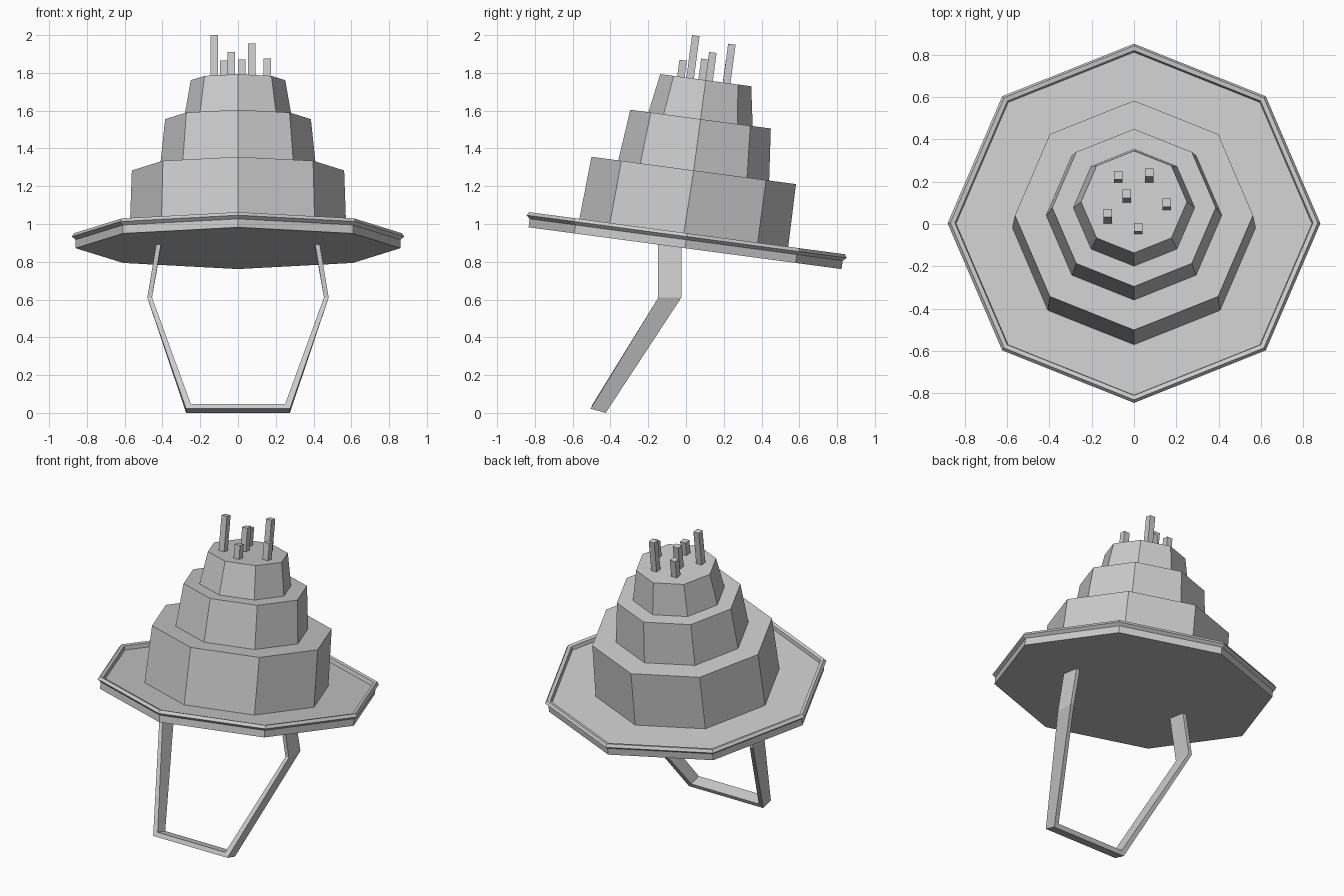
import bpy
import math
from mathutils import Matrix, Vector

cube = bpy.data.objects.get("Cube")
if cube:
    bpy.data.objects.remove(cube, do_unlink=True)

grey = bpy.data.materials.new("light grey")
grey.use_nodes = True
COLOUR = (0.6, 0.6, 0.6, 1)
grey.diffuse_color = COLOUR
grey.node_tree.nodes["Principled BSDF"].inputs["Base Color"].default_value = COLOUR

# The whole hat leans backwards
TILT = Matrix.Translation((0, -0.005, 0.872)) @ Matrix.Rotation(math.radians(-7.6), 4, "X")
SIDES = 8
DEPTH = 0.972  # depth relative to width


def add_mesh(name, verts, faces, matrix=Matrix()):
    mesh = bpy.data.meshes.new(name)
    mesh.from_pydata([matrix @ Vector(v) for v in verts], [], faces)
    mesh.materials.append(grey)
    obj = bpy.data.objects.new(name, mesh)
    bpy.context.collection.objects.link(obj)
    return obj


def loft(rings):
    """Quads between consecutive rings plus both caps."""
    n = len(rings[0])
    verts = [v for ring in rings for v in ring]
    faces = [(r * n + i, r * n + (i + 1) % n, (r + 1) * n + (i + 1) % n, (r + 1) * n + i)
             for r in range(len(rings) - 1) for i in range(n)]
    faces.append(tuple(reversed(range(n))))
    faces.append(tuple(range(len(verts) - n, len(verts))))
    return verts, faces


def octagon(radius, z, y=0.0):
    step = math.tau / SIDES
    return [(radius * math.cos(i * step), y + DEPTH * radius * math.sin(i * step), z)
            for i in range(SIDES)]


# Brim: a plate with a raised, flared lip
brim_profile = [(0.86, 0), (0.86, 0.045), (0.88, 0.062), (0.867, 0.08),
                (0.845, 0.075), (0.84, 0.05)]
add_mesh("brim", *loft([octagon(r, z) for r, z in brim_profile]), TILT)

# Cake tiers: bottom radius, top radius, bottom height, top height, bottom shift
tiers = {
    "bottom_tier": (0.575, 0.562, 0.045, 0.414, -0.018),
    "middle_tier": (0.415, 0.386, 0.41, 0.688, -0.009),
    "top_tier": (0.287, 0.25, 0.685, 0.896, -0.009),
}
for name, (r0, r1, z0, z1, shift) in tiers.items():
    add_mesh(name, *loft([octagon(r0, z0, shift), octagon(r1, z1, -0.009)]), TILT)

# Candles: positions of the tops, each standing square on the top tier
candle_tops = [(-0.125, 0.052, 1.997), (0.02, -0.015, 1.867), (-0.035, 0.142, 1.908),
               (0.072, 0.243, 1.952), (0.155, 0.1, 1.873), (-0.075, 0.23, 1.862)]
for number, top in enumerate(candle_tops, 1):
    tip = TILT.inverted() @ Vector(top)
    h = 0.02
    rings = [[(tip.x + sx * h, tip.y + sy * h, z)
              for sx, sy in ((-1, -1), (1, -1), (1, 1), (-1, 1))] for z in (0.88, tip.z)]
    add_mesh(f"candle_{number}", *loft(rings), TILT)

# Chin strap: outer x, inner x, front edge (y, z), back edge (y, z), inner offset (y, z)
stations = [
    (0.43, 0.405, (-0.147, 0.91), (-0.025, 0.895), (0, 0)),
    (0.48, 0.455, (-0.147, 0.61), (-0.025, 0.61), (0, 0)),
    (0.275, 0.25, (-0.505, 0.022), (-0.425, 0), (0.012, 0.026)),
]


def strap_ring(side, station):
    outer, inner, front, back, (dy, dz) = station
    return [(side * outer, *front), (side * outer, *back),
            (side * inner, back[0] + dy, back[1] + dz),
            (side * inner, front[0] + dy, front[1] + dz)]


strap_rings = [strap_ring(1, s) for s in stations] + [strap_ring(-1, s) for s in reversed(stations)]
strap = add_mesh("chin_strap", *loft(strap_rings))

# Make every part's faces point outwards
import bmesh
for obj in bpy.context.collection.objects:
    if obj.type == "MESH" and grey.name in obj.data.materials:
        bm = bmesh.new()
        bm.from_mesh(obj.data)
        bmesh.ops.recalc_face_normals(bm, faces=bm.faces)
        bm.to_mesh(obj.data)
        bm.free()
